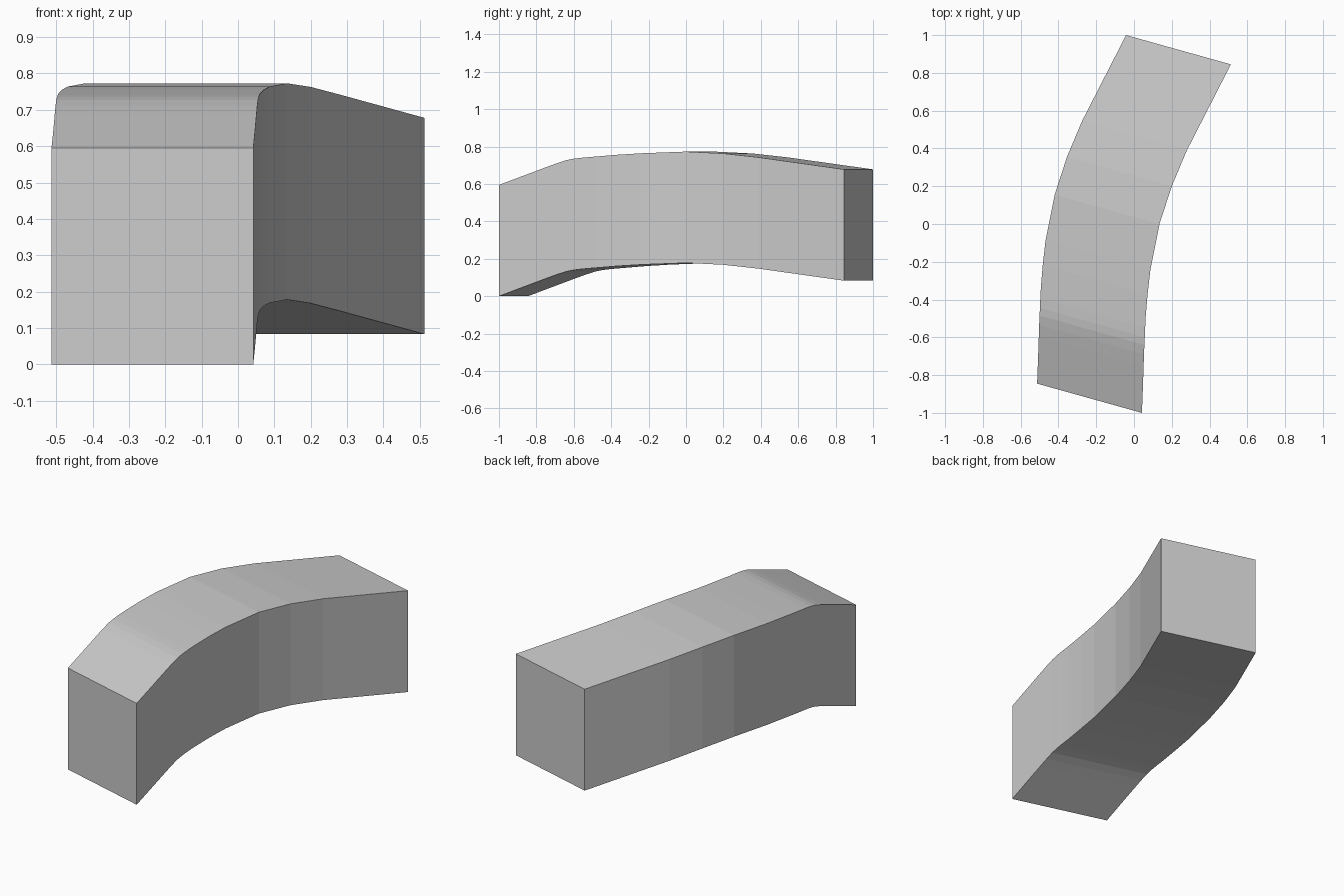
import bpy
import bmesh
from mathutils import Vector

cube = bpy.data.objects.get("Cube")
if cube:
    bpy.data.objects.remove(cube, do_unlink=True)

# Single grey material
grey = bpy.data.materials.new("plain grey")
grey.use_nodes = True
colour = (0.6, 0.6, 0.6, 1.0)
grey.diffuse_color = colour
grey.node_tree.nodes["Principled BSDF"].inputs["Base Color"].default_value = colour

# Lower edge of the +x side, from front to back
path = [
    (0.042, -1.0, 0.0), (0.047, -0.87, 0.049), (0.051, -0.75, 0.094),
    (0.053, -0.69, 0.116), (0.055, -0.64, 0.132), (0.057, -0.6, 0.140),
    (0.059, -0.55, 0.146), (0.062, -0.49, 0.151), (0.072, -0.37, 0.161),
    (0.087, -0.24, 0.169), (0.135, 0.0, 0.178), (0.2, 0.2, 0.168),
    (0.28, 0.39, 0.147), (0.513, 0.845, 0.083),
]
across = Vector((-0.555, 0.155, 0))
up = Vector((0, 0, 0.595))

# Sweep a slanted rectangular section along the path
bm = bmesh.new()
rings = []
for point in path:
    p = Vector(point)
    rings.append([bm.verts.new(c) for c in (p, p + up, p + up + across, p + across)])
for a, b in zip(rings, rings[1:]):
    for i in range(4):
        j = (i + 1) % 4
        bm.faces.new((a[i], a[j], b[j], b[i]))
bm.faces.new(rings[0])
bm.faces.new(rings[-1])
bmesh.ops.recalc_face_normals(bm, faces=bm.faces)

mesh = bpy.data.meshes.new("curved_block")
bm.to_mesh(mesh)
bm.free()
mesh.materials.append(grey)
block = bpy.data.objects.new("curved_block", mesh)
bpy.context.collection.objects.link(block)
